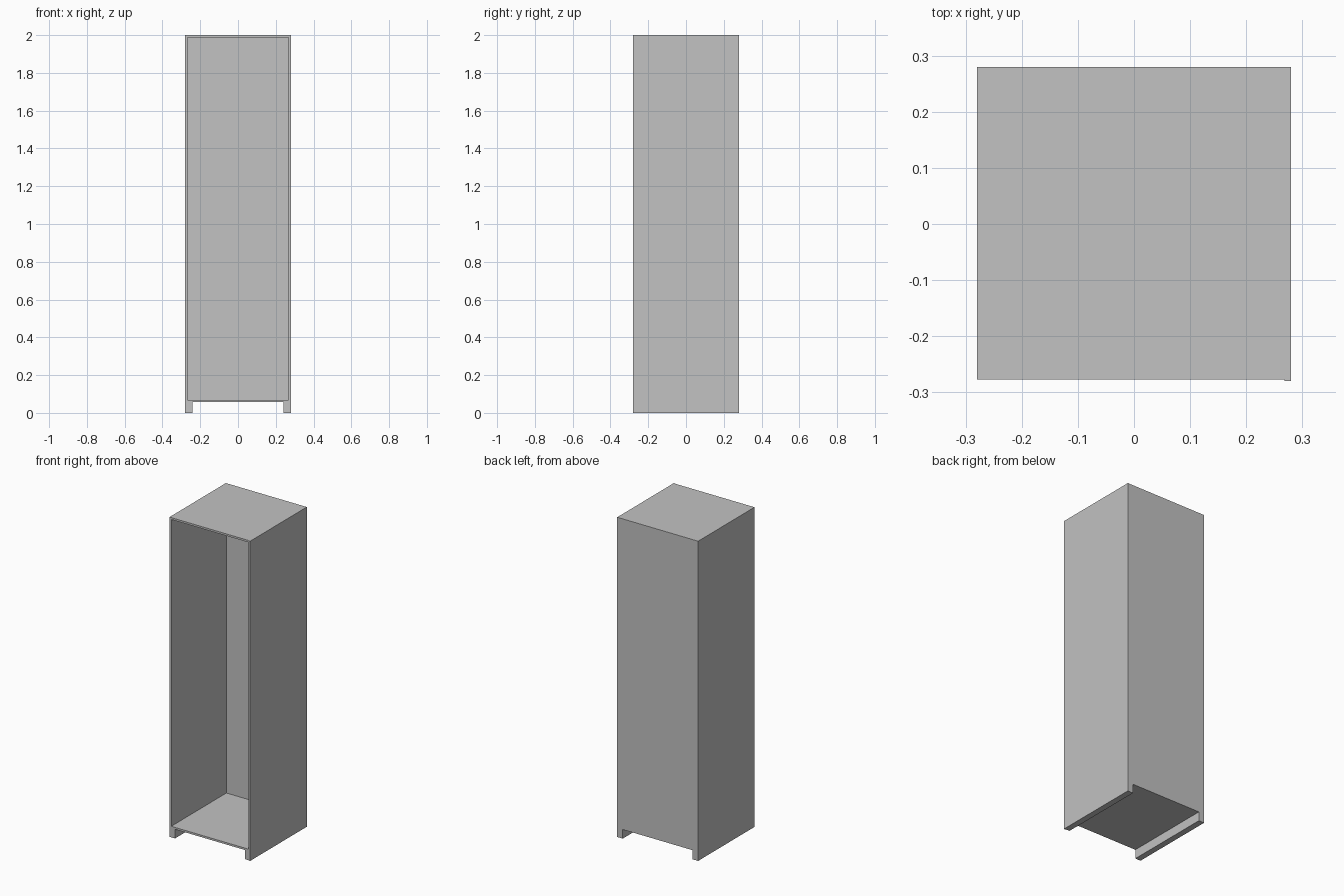
import bpy
from mathutils import Vector

default = bpy.data.objects.get("Cube")
if default:
    bpy.data.objects.remove(default, do_unlink=True)

# Single painted finish
grey = bpy.data.materials.new("light_grey")
grey.use_nodes = True
colour = (0.54, 0.54, 0.54, 1)
grey.diffuse_color = colour
grey.node_tree.nodes["Principled BSDF"].inputs["Base Color"].default_value = colour

HALF, HEIGHT, WALL = 0.28, 2.0, 0.012
FRONT, BACK = -0.277, 0.28
FLOOR, RUNNER = 0.057, 0.038
INNER = HALF - WALL


def box(name, low, high):
    """Axis-aligned box between two corners."""
    low, high = Vector(low), Vector(high)
    bpy.ops.mesh.primitive_cube_add(size=1, location=(low + high) / 2)
    obj = bpy.context.object
    obj.name = obj.data.name = name
    obj.scale = high - low
    bpy.ops.object.transform_apply(location=False, rotation=False, scale=True)
    obj.data.materials.append(grey)
    return obj


# Cabinet shell: solid block, hollowed through the front and notched underneath
cabinet = box("cabinet_shell", (-HALF, FRONT, 0), (HALF, BACK, HEIGHT))
cutters = [
    box("interior_cutter", (-INNER, FRONT - 0.1, FLOOR + WALL),
        (INNER, BACK - WALL, HEIGHT - WALL)),
    box("runner_gap_cutter", (RUNNER - HALF, FRONT - 0.1, -0.1),
        (HALF - RUNNER, BACK + 0.1, FLOOR)),
]
for cutter in cutters:
    mod = cabinet.modifiers.new(cutter.name, "BOOLEAN")
    mod.operation = "DIFFERENCE"
    mod.solver = "EXACT"
    mod.object = cutter
    bpy.context.view_layer.objects.active = cabinet
    bpy.ops.object.modifier_apply(modifier=mod.name)
for cutter in cutters:
    bpy.data.objects.remove(cutter, do_unlink=True)

# Thin edging on the front of the left side wall
box("left_edge_strip", (INNER, FRONT - 0.003, 0), (HALF, FRONT, HEIGHT))
